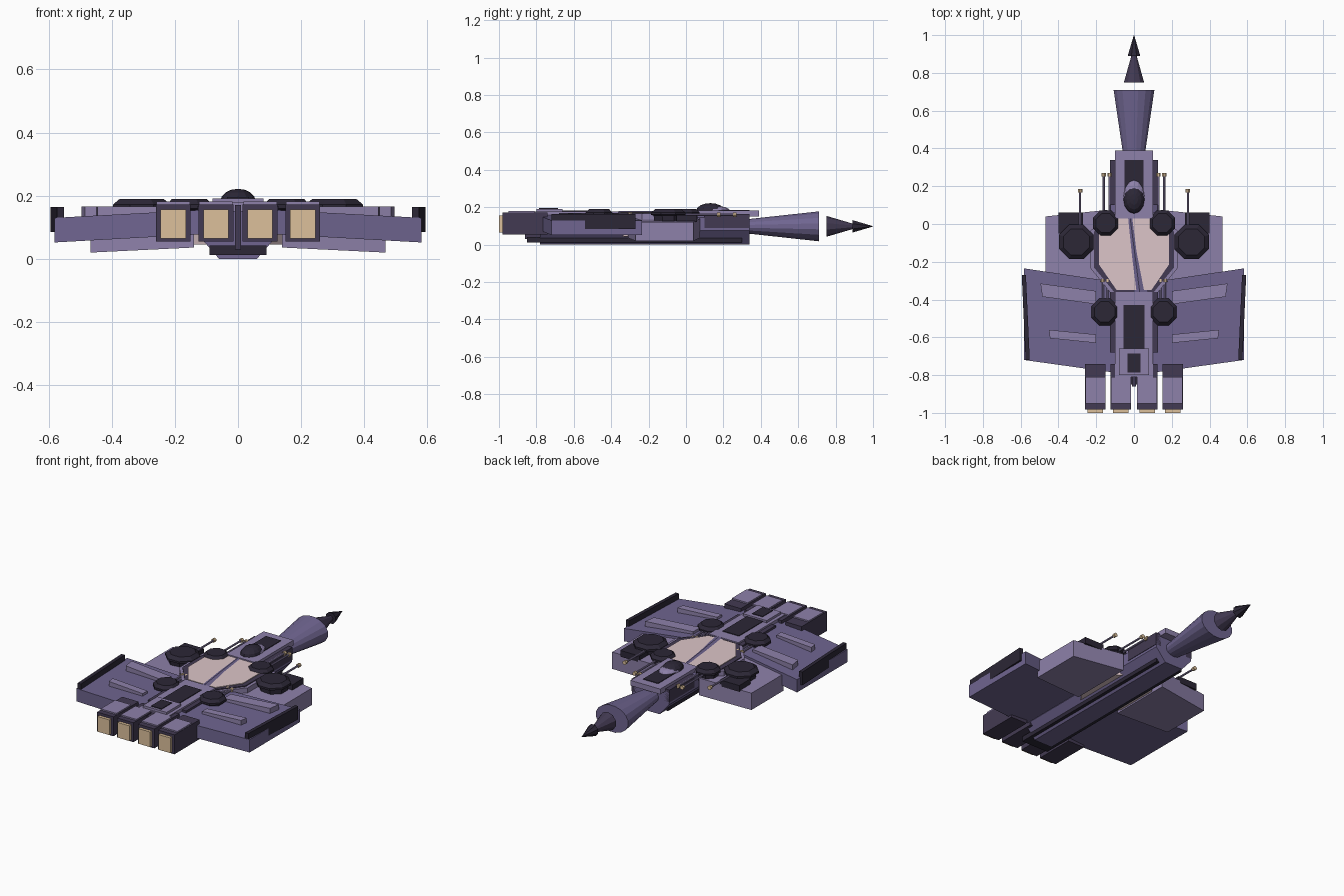
import bpy, bmesh, math
from mathutils import Matrix, Vector

if "Cube" in bpy.data.objects:
    bpy.data.objects.remove(bpy.data.objects["Cube"])


def mat(name, c):
    m = bpy.data.materials.new(name)
    m.diffuse_color = (*c, 1)
    m.use_nodes = True
    m.node_tree.nodes["Principled BSDF"].inputs["Base Color"].default_value = m.diffuse_color
    return m


PURPLE = mat("purple", (0.16, 0.13, 0.28))
LIGHT = mat("light_purple", (0.27, 0.22, 0.40))
SHADE = mat("shade_purple", (0.055, 0.042, 0.085))
DARK = mat("dark", (0.025, 0.02, 0.037))
PINK = mat("pink", (0.72, 0.56, 0.58))
TAN = mat("tan", (0.72, 0.53, 0.33))


def finish(name, bm, m):
    bmesh.ops.recalc_face_normals(bm, faces=bm.faces)
    me = bpy.data.meshes.new(name)
    bm.to_mesh(me)
    bm.free()
    me.materials.append(m)
    ob = bpy.data.objects.new(name, me)
    bpy.context.collection.objects.link(ob)
    return ob


def loft(name, rings, m):
    """Skin a stack of equal-length point rings and cap both ends."""
    bm = bmesh.new()
    vs = [[bm.verts.new(p) for p in r] for r in rings]
    n = len(rings[0])
    for a, b in zip(vs, vs[1:]):
        for i in range(n):
            j = (i + 1) % n
            bm.faces.new((a[i], a[j], b[j], b[i]))
    bm.faces.new(vs[0])
    bm.faces.new(vs[-1])
    return finish(name, bm, m)


def box(name, x0, x1, y0, y1, z0, z1, m, rot=0):
    bm = bmesh.new()
    bmesh.ops.create_cube(bm, size=1)
    c = Vector(((x0 + x1) / 2, (y0 + y1) / 2, (z0 + z1) / 2))
    M = Matrix.Translation(c) @ Matrix.Rotation(rot, 4, 'Z') @ Matrix.Diagonal((x1 - x0, y1 - y0, z1 - z0, 1))
    bm.transform(M)
    return finish(name, bm, m)


def turned(name, prof, n, m, axis='Y', at=(0, 0, 0), sq=1.0):
    """Stack of n-sided rings; prof = (position along axis, radius)."""
    rings = []
    for t, r in prof:
        ring = []
        for i in range(n):
            a = 2 * math.pi * (i + 0.5) / n
            u, v = r * math.cos(a), r * math.sin(a)
            p = (u, t, v * sq) if axis == 'Y' else (u, v, t)
            ring.append(Vector(p) + Vector(at))
        rings.append(ring)
    return loft(name, rings, m)


def slab(name, pts, z0, z1, m):
    return loft(name, [[(x, y, z) for x, y in pts] for z in (z0, z1)], m)


def ellipsoid(name, at, r, m):
    bm = bmesh.new()
    bmesh.ops.create_uvsphere(bm, u_segments=12, v_segments=8, radius=1)
    bm.transform(Matrix.Translation(at) @ Matrix.Diagonal((*r, 1)))
    return finish(name, bm, m)


# hull, belly and decks
half = [(0.06, 0), (0.125, 0.075), (0.125, 0.145), (0.08, 0.17)]
section = half + [(-x, z) for x, z in reversed(half)]
loft("hull", [[(x, y, z) for x, z in section] for y in (-0.78, 0.34)], PURPLE)
box("belly_panel", -0.09, 0.09, -0.85, 0.30, 0.012, 0.042, DARK)
box("front_deck", -0.10, 0.10, 0.03, 0.39, 0.15, 0.182, LIGHT)
box("front_deck_inset", -0.05, 0.05, 0.10, 0.34, 0.17, 0.186, DARK)
box("rear_deck", -0.10, 0.10, -0.81, -0.36, 0.15, 0.178, LIGHT)
box("rear_deck_inset", -0.055, 0.055, -0.66, -0.43, 0.17, 0.182, DARK)
box("rear_hatch", -0.08, 0.08, -0.80, -0.66, 0.15, 0.192, LIGHT)
box("rear_hatch_inset", -0.035, 0.035, -0.785, -0.685, 0.18, 0.196, DARK)
box("tail_fin", -0.01, 0.01, -0.86, -0.78, 0.03, 0.17, SHADE)

# nose and detached spike
turned("nose_cone", [(0.33, 0.053), (0.71, 0.110)], 16, PURPLE, at=(0, 0, 0.098), sq=0.74)
turned("spike_base", [(0.75, 0.056), (0.92, 0.006)], 10, SHADE, at=(0, 0, 0.098))
turned("spike_tip", [(0.89, 0.036), (1.0, 0.001)], 8, DARK, at=(0, 0, 0.098))

# cockpit
ellipsoid("cockpit_fairing", (0, 0.15, 0.182), (0.055, 0.085, 0.026), LIGHT)
ellipsoid("cockpit_canopy", (0, 0.13, 0.182), (0.056, 0.075, 0.04), DARK)


# central octagonal plate with frame
def octagon(x, xs, y0, y1, ya, yb):
    r = [(xs, y0), (x, ya), (x, yb), (xs, y1)]
    return r + [(-a, b) for a, b in reversed(r)]


slab("plate_rim", octagon(0.23, 0.115, -0.375, 0.06, -0.235, -0.035), 0.13, 0.166, LIGHT)
slab("plate_frame", octagon(0.212, 0.105, -0.36, 0.045, -0.23, -0.04), 0.14, 0.171, SHADE)
slab("plate", octagon(0.185, 0.092, -0.35, 0.03, -0.215, -0.055), 0.045, 0.175, PINK)
loft("plate_ridge", [[(-0.04, 0.03, 0.17), (0.0, 0.03, 0.17), (-0.02, 0.03, 0.181)],
                     [(0.0, -0.36, 0.17), (0.075, -0.36, 0.17), (0.03, -0.36, 0.181)]], PURPLE)

for s, side in ((-1, "left"), (1, "right")):
    def sbox(name, x0, x1, *rest, rot=0):
        a, b = sorted((s * x0, s * x1))
        return box(f"{side}_{name}", a, b, *rest, rot=s * rot)

    # drooping main wing: root and tip sections
    def wing(name, root, tip, m):
        rings = []
        for x, ya, yb, z0, z1 in (root, tip):
            rings.append([(s * x, ya, z0), (s * x, yb, z0), (s * x, yb, z1), (s * x, ya, z1)])
        loft(f"{side}_{name}", rings, m)

    wing("wing", (0.08, -0.79, -0.31, 0.08, 0.157), (0.582, -0.72, -0.235, 0.052, 0.13), PURPLE)
    wing("shoulder", (0.14, -0.31, 0.075, 0.036, 0.14), (0.468, -0.27, 0.04, 0.02, 0.122), LIGHT)
    sbox("wingtip_plate", 0.562, 0.584, -0.72, -0.27, 0.085, 0.165, DARK, rot=-0.045)
    slab(f"{side}_wing_strip_front", [(s * x, y) for x, y in
         ((0.2, -0.425), (0.485, -0.385), (0.495, -0.315), (0.2, -0.355))], 0.135, 0.166, LIGHT)
    slab(f"{side}_wing_strip_rear", [(s * x, y) for x, y in
         ((0.2, -0.63), (0.445, -0.605), (0.45, -0.56), (0.2, -0.585))], 0.135, 0.166, LIGHT)

    # hull side greebles and turret mount
    sbox("front_side_block", 0.09, 0.128, 0.10, 0.34, 0.09, 0.165, SHADE)
    sbox("rear_side_block", 0.09, 0.128, -0.68, -0.36, 0.09, 0.168, SHADE)
    sbox("turret_mount", 0.27, 0.40, -0.05, 0.06, 0.12, 0.158, DARK)

    # turrets with gun barrels: x, y, radius, barrel x positions, barrel end
    turrets = {"large": (0.305, -0.095, 0.099, (0.285,), 0.185),
               "front": (0.15, 0.005, 0.073, (0.13, 0.16), 0.27),
               "rear": (0.155, -0.465, 0.077, (0.14, 0.165), -0.29)}
    for kind, (x, y, r, guns, end) in turrets.items():
        turned(f"{side}_{kind}_turret", [(0.11, r * 0.8), (0.155, r * 0.85), (0.16, r), (0.172, r), (0.19, r * 0.76)],
               8, DARK, axis='Z', at=(s * x, y, 0))
        for i, gx in enumerate(guns):
            turned(f"{side}_{kind}_barrel_{i}", [(y, 0.006), (end - 0.015, 0.006)], 8, LIGHT, at=(s * gx, 0, 0.16))
            turned(f"{side}_{kind}_muzzle_{i}", [(end - 0.018, 0.012), (end, 0.012)], 8, TAN, at=(s * gx, 0, 0.16))

    # engines
    for kind, x in (("inner", 0.07), ("outer", 0.205)):
        sbox(f"{kind}_engine", x - 0.055, x + 0.055, -0.982, -0.74, 0.055, 0.173, SHADE)
        sbox(f"{kind}_engine_cap", x - 0.053, x + 0.053, -0.95, -0.81, 0.16, 0.181, LIGHT)
        sbox(f"{kind}_engine_nozzle", x - 0.04, x + 0.04, -1.0, -0.97, 0.065, 0.157, TAN)
